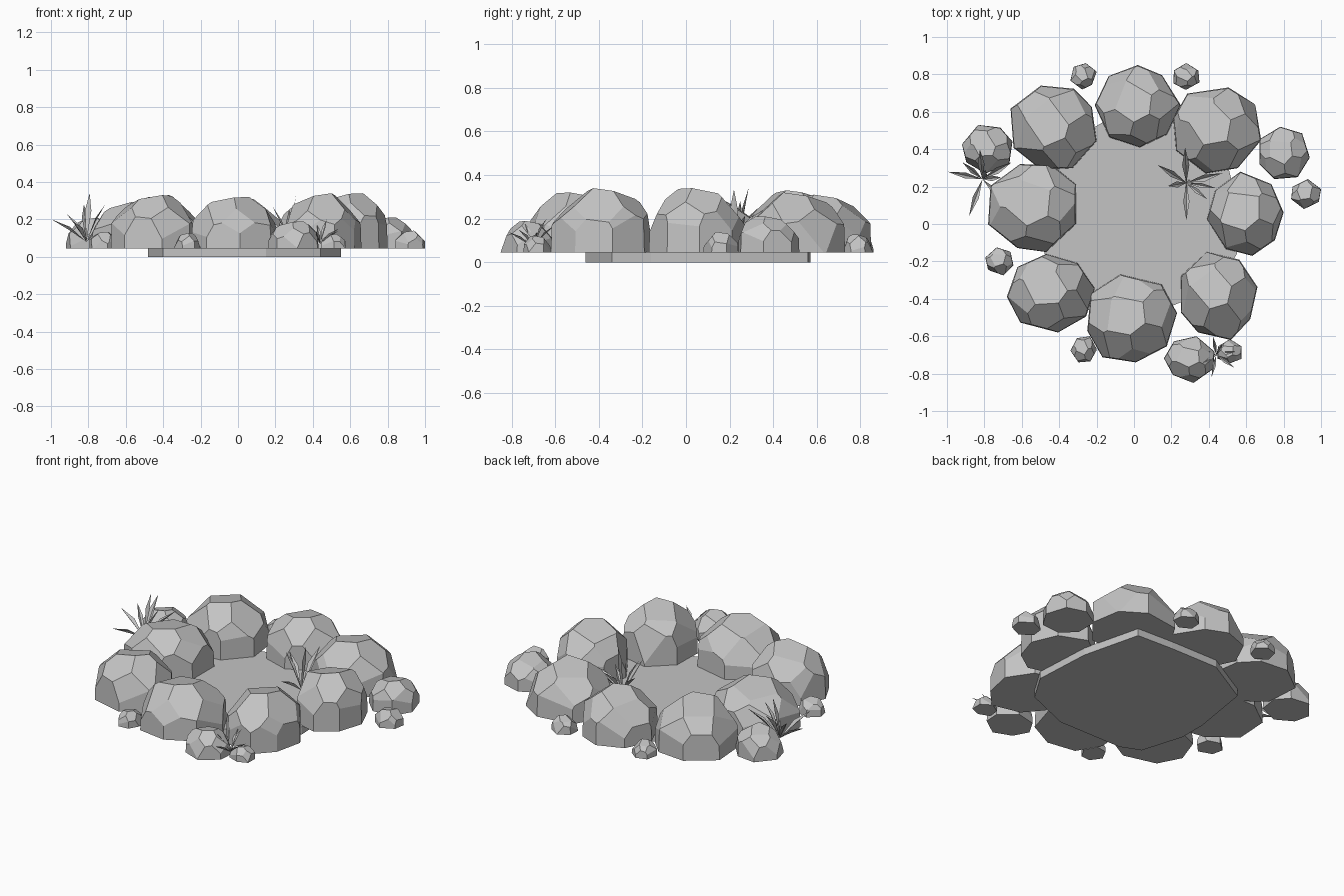
import bpy, bmesh, math, random
from mathutils import Vector

random.seed(7)
cube = bpy.data.objects.get("Cube")
if cube:
    bpy.data.objects.remove(cube)

grey = bpy.data.materials.new("stone_grey")
grey.use_nodes = True
grey.diffuse_color = (0.55, 0.55, 0.55, 1)
grey.node_tree.nodes["Principled BSDF"].inputs["Base Color"].default_value = grey.diffuse_color
GROUND = 0.044


def finish(name, bm):
    mesh = bpy.data.meshes.new(name)
    bm.to_mesh(mesh)
    bm.free()
    mesh.materials.append(grey)
    obj = bpy.data.objects.new(name, mesh)
    bpy.context.collection.objects.link(obj)
    return obj


def cut(bm, azimuth, elevation, distance):
    """Slice away everything beyond a tangent plane and cap the hole."""
    a, e = math.radians(azimuth), math.radians(elevation)
    n = Vector((math.cos(a) * math.cos(e), math.sin(a) * math.cos(e), math.sin(e)))
    bmesh.ops.bisect_plane(bm, geom=bm.verts[:] + bm.edges[:] + bm.faces[:],
                           plane_co=n * distance, plane_no=n, clear_outer=True)
    bmesh.ops.holes_fill(bm, edges=[ed for ed in bm.edges if ed.is_boundary])


def rock(name, x0, x1, y0, y1, top, sides=8, slopes=5, crown_turn=135):
    """Faceted boulder with a flat base, fitted to its bounds."""
    bm = bmesh.new()
    bmesh.ops.create_cube(bm, size=3)
    jitter = lambda amount: random.uniform(-amount, amount)
    turn = random.uniform(0, 360)
    cut(bm, 0, -90, 0.2)
    # upright foot, leaning flanks, then shoulders around the crown
    for i in range(sides):
        cut(bm, turn + 360 / sides * i + jitter(8), 2, 1 + jitter(0.03))
    for i in range(slopes):
        cut(bm, turn + 360 / slopes * i + jitter(10), 25 + jitter(6), 1 + jitter(0.04))
    for i in range(slopes):
        cut(bm, turn + 360 / slopes * (i + 0.5) + jitter(10), 50 + jitter(6), 0.97 + jitter(0.04))
    cut(bm, crown_turn, 77, 0.9)
    # fit to bounds
    goal = ((x0, x1), (y0, y1), (GROUND, top))
    for axis, (low, high) in enumerate(goal):
        values = [v.co[axis] for v in bm.verts]
        base, span = min(values), max(values) - min(values)
        for v in bm.verts:
            v.co[axis] = low + (v.co[axis] - base) / span * (high - low)
    bmesh.ops.recalc_face_normals(bm, faces=bm.faces)
    return finish(name, bm)


def plant(name, x, y, z, blades):
    """Tuft of folded pointed leaves; each blade is (azimuth, reach, rise)."""
    bm = bmesh.new()
    for azimuth, reach, rise in blades:
        a = math.radians(azimuth)
        out = Vector((math.cos(a), math.sin(a), 0))
        side = Vector((-out.y, out.x, 0))
        length = math.hypot(reach, rise)
        root = Vector((x, y, z))
        middle = root + out * reach * 0.5 + Vector((0, 0, rise * 0.6))
        tip = root + out * reach + Vector((0, 0, rise))
        width = side * length * 0.07
        lift = Vector((0, 0, length * 0.04))
        pts = [bm.verts.new(p) for p in (root, middle - lift, tip,
                                         middle + width + lift, middle - width + lift)]
        for ids in ((0, 1, 3), (1, 2, 3), (0, 4, 1), (1, 4, 2)):
            bm.faces.new([pts[i] for i in ids])
    return finish(name, bm)


# pond slab
outline = [(-.4, -.41), (-.28, -.46), (.15, -.46), (.44, -.34), (.55, -.16), (.53, .2), (.44, .56),
           (.2, .57), (-.12, .57), (-.42, .4), (-.48, .02), (-.48, -.15)]
bm = bmesh.new()
base = bm.faces.new([bm.verts.new((x, y, 0)) for x, y in outline])
slab = bmesh.ops.extrude_face_region(bm, geom=[base])
bmesh.ops.translate(bm, vec=(0, 0, GROUND + 0.003),
                    verts=[g for g in slab["geom"] if isinstance(g, bmesh.types.BMVert)])
bmesh.ops.recalc_face_normals(bm, faces=bm.faces)
finish("pond_slab", bm)

# ring of large boulders
rock("boulder_back", -.21, .25, .41, .85, .31)
rock("boulder_back_right", -.66, -.2, .29, .74, .33)
rock("boulder_back_left", .21, .68, .27, .73, .32)
rock("boulder_right", -.78, -.31, -.15, .32, .3)
rock("boulder_left", .39, .8, -.17, .28, .34)
rock("boulder_front_right", -.68, -.21, -.58, -.16, .33)
rock("boulder_front_left", .25, .66, -.62, -.15, .34)
rock("boulder_front", -.25, .23, -.74, -.27, .32)

# medium stones
rock("stone_right", -.92, -.65, .27, .53, .21, 7)
rock("stone_left", .67, .94, .24, .52, .21, 7)
rock("stone_front", .16, .43, -.85, -.6, .19, 7)

# pebbles
for i, (x, y, r) in enumerate([(-.27, .79, .07), (.28, .79, .07), (.92, .16, .08),
                               (-.72, -.2, .075), (-.27, -.67, .07), (.51, -.68, .065)]):
    rock(f"pebble_{i + 1}", x - r, x + r, y - r, y + r, GROUND + r * 1.2, 6, 4)

# leafy tufts
plant("plant_right", -.81, .24, .08,
      [(168, .19, .12), (95, .16, .2), (70, .05, .26), (30, .18, .17),
       (315, .14, .1), (250, .21, .11), (140, .14, .15), (5, .1, .2)])
plant("plant_pond", .28, .22, GROUND + .01,
      [(148, .18, .17), (92, .19, .2), (0, .03, .28), (15, .2, .16),
       (322, .14, .12), (270, .2, .13), (190, .1, .22), (350, .16, .1)])
plant("plant_front", .44, -.7, .07,
      [(165, .08, .09), (100, .1, .1), (60, .07, .13), (10, .1, .07),
       (325, .12, .08), (258, .12, .07), (210, .08, .11)])
